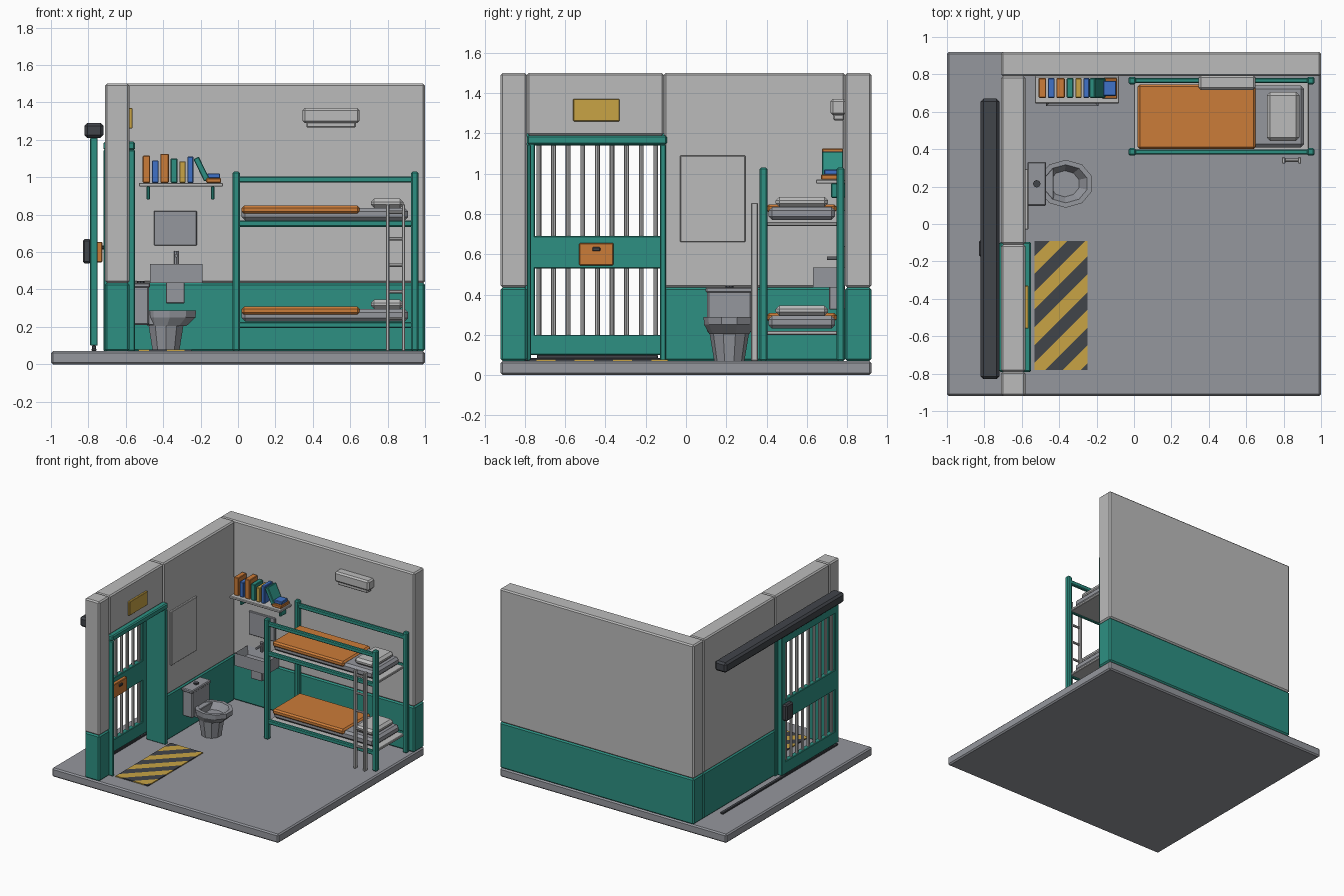
import bpy
import bmesh
from math import floor, radians, sin, cos, tau
from mathutils import Vector

starter = bpy.data.objects.get("Cube")
if starter:
    bpy.data.objects.remove(starter, do_unlink=True)


def make_material(name, red, green, blue):
    material = bpy.data.materials.new(name)
    material.use_nodes = True
    colour = (red, green, blue, 1)
    material.diffuse_color = colour
    shader = material.node_tree.nodes["Principled BSDF"]
    shader.inputs["Base Color"].default_value = colour
    shader.inputs["Roughness"].default_value = 0.8
    return material


LIGHT = make_material("light grey", 0.5, 0.5, 0.5)
GREY = make_material("mid grey", 0.3, 0.31, 0.34)
TEAL = make_material("teal", 0.026, 0.28, 0.225)
ORANGE = make_material("orange", 0.6, 0.2, 0.04)
YELLOW = make_material("yellow", 0.58, 0.37, 0.06)
DARK = make_material("charcoal", 0.053, 0.058, 0.068)
BLUE = make_material("blue", 0.05, 0.17, 0.58)


def finish(name, mesh_data, *materials):
    """Turn a bmesh into a named, coloured object."""
    bmesh.ops.recalc_face_normals(mesh_data, faces=mesh_data.faces)
    mesh = bpy.data.meshes.new(name)
    mesh_data.to_mesh(mesh)
    mesh_data.free()
    for material in materials:
        mesh.materials.append(material)
    part = bpy.data.objects.new(name, mesh)
    bpy.context.collection.objects.link(part)
    return part


def box(name, material, xs, ys, zs, bevel=0.004, tilt=0):
    """Box from three ranges, with an optional chamfer and lean about y."""
    ranges = (xs, ys, zs)
    size = [high - low for low, high in ranges]
    data = bmesh.new()
    bmesh.ops.create_cube(data, size=1)
    bmesh.ops.scale(data, vec=size, verts=data.verts)
    part = finish(name, data, material)
    part.location = [(low + high) / 2 for low, high in ranges]
    part.rotation_euler.y = tilt
    if bevel:
        chamfer = part.modifiers.new("chamfer", "BEVEL")
        chamfer.width = min(bevel, min(size) * 0.4)
        chamfer.segments = 1
    return part


def around(centre, width):
    return (centre - width / 2, centre + width / 2)


def rod(name, material, start, end, radius, sides=8):
    """Straight round bar between two points."""
    start, end = Vector(start), Vector(end)
    axis = end - start
    data = bmesh.new()
    bmesh.ops.create_cone(data, cap_ends=True, segments=sides, radius1=radius,
                          radius2=radius, depth=axis.length)
    part = finish(name, data, material)
    part.location = (start + end) / 2
    part.rotation_euler = axis.to_track_quat("Z", "Y").to_euler()
    return part


def loft(name, material, rings, sides=10):
    """Skin elliptical rings given as centre x, centre y, radii and height."""
    data = bmesh.new()
    loops = []
    for x, y, rx, ry, z in rings:
        angles = [tau * (i + 0.5) / sides for i in range(sides)]
        loops.append([data.verts.new((x + rx * cos(a), y + ry * sin(a), z)) for a in angles])
    for lower, upper in zip(loops, loops[1:]):
        for i in range(sides):
            j = (i + 1) % sides
            data.faces.new((lower[i], lower[j], upper[j], upper[i]))
    data.faces.new(loops[0])
    data.faces.new(loops[-1])
    return finish(name, data, material)


# Floor and two-tone walls
FLOOR = 0.07
box("floor", GREY, (-1, 1), (-0.92, 0.92), (0, FLOOR), 0.01)
WALL_X = (-0.71, -0.58)
for name, xs, ys in (("back_wall", (-0.71, 1), (0.79, 0.92)),
                     ("left_wall", WALL_X, (-0.11, 0.79)),
                     ("corner_pillar", WALL_X, (-0.92, -0.79))):
    box(name + "_base", TEAL, xs, ys, (FLOOR, 0.435), 0.01)
    box(name + "_top", LIGHT, xs, ys, (0.435, 1.5), 0.01)
box("door_lintel", LIGHT, WALL_X, (-0.79, -0.11), (1.19, 1.5), 0.01)

# Door frame lining the opening
FRAME_X = (-0.72, -0.55)
box("door_frame_header", TEAL, FRAME_X, (-0.79, -0.095), (1.145, 1.19), 0.008)
for side, ys in (("front", (-0.79, -0.77)), ("rear", (-0.13, -0.1))):
    box("door_frame_" + side, TEAL, FRAME_X, ys, (FLOOR, 1.145), 0.005)

# Sliding barred door on its outer rail
DOOR_X = (-0.79, -0.75)
DOOR_Y = (-0.8, -0.08)
for side, y in (("front", -0.775), ("rear", -0.105)):
    box("door_stile_" + side, TEAL, DOOR_X, around(y, 0.05), (0.1, 1.21))
for name, zs in (("bottom", (0.1, 0.2)), ("middle", (0.53, 0.69)), ("top", (1.14, 1.21))):
    box("door_rail_" + name, TEAL, DOOR_X, DOOR_Y, zs)
for i in range(9):
    y = -0.73 + i * 0.0725
    rod("door_bar", LIGHT, (-0.77, y, 0.15), (-0.77, y, 1.17), 0.012)
box("sliding_rail", DARK, (-0.82, -0.72), (-0.83, 0.67), (1.21, 1.29), 0.015)
box("floor_track", DARK, around(-0.77, 0.025), (-0.8, 0.65), (FLOOR, 0.085), 0.003)
box("door_guide", DARK, around(-0.77, 0.02), around(-0.44, 0.6), (FLOOR, 0.1), 0.003)
box("door_handle", DARK, (-0.83, -0.785), around(-0.13, 0.09), (0.54, 0.67), 0.01)
box("food_hatch", ORANGE, (-0.755, -0.725), around(-0.445, 0.17), (0.545, 0.655))
box("hatch_latch", DARK, (-0.73, -0.715), around(-0.445, 0.04), (0.615, 0.635))
box("door_sign", YELLOW, (-0.585, -0.565), (-0.56, -0.33), (1.26, 1.37), 0.003)
box("wall_panel", LIGHT, (-0.585, -0.565), (-0.03, 0.295), (0.66, 1.09), 0.004)

# Hazard mat, sliced along diagonals and coloured by band
BAND = 0.095
data = bmesh.new()
bmesh.ops.create_cube(data, size=1)
bmesh.ops.scale(data, vec=(0.285, 0.69, 0.008), verts=data.verts)
bmesh.ops.translate(data, vec=(-0.39, -0.435, FLOOR + 0.004), verts=data.verts)
SHIFT = -0.4
for i in range(-8, 12):
    bmesh.ops.bisect_plane(data, geom=data.verts[:] + data.edges[:] + data.faces[:],
                           plane_co=(0, SHIFT + i * BAND, 0), plane_no=(-1, 1, 0))
for face in data.faces:
    middle = face.calc_center_median()
    face.material_index = floor((middle.y - middle.x - SHIFT) / BAND) % 2
finish("hazard_mat", data, DARK, YELLOW)

# Toilet
TOILET_Y = 0.215
box("toilet_tank", GREY, (-0.565, -0.475), around(TOILET_Y, 0.22), (0.21, 0.42), 0.008)
box("toilet_tank_lid", GREY, (-0.57, -0.47), around(TOILET_Y, 0.235), (0.41, 0.435), 0.006)
rod("flush_button", DARK, (-0.52, TOILET_Y, 0.43), (-0.52, TOILET_Y, 0.445), 0.02)
loft("toilet_pedestal", GREY, ((-0.385, TOILET_Y, 0.075, 0.075, FLOOR),
                               (-0.385, TOILET_Y, 0.1, 0.1, 0.22)))
loft("toilet_bowl", GREY, ((-0.38, TOILET_Y, 0.11, 0.1, 0.205),
                           (-0.365, TOILET_Y, 0.145, 0.125, 0.25),
                           (-0.365, TOILET_Y, 0.148, 0.128, 0.288),
                           (-0.365, TOILET_Y, 0.12, 0.102, 0.288),
                           (-0.37, TOILET_Y, 0.08, 0.07, 0.235)))
box("toilet_neck", GREY, (-0.52, -0.43), around(TOILET_Y, 0.16), (0.21, 0.285))

# Wash basin built as a block with a sunken top
data = bmesh.new()
bmesh.ops.create_cube(data, size=1)
bmesh.ops.scale(data, vec=(0.28, 0.16, 0.1), verts=data.verts)
top = max(data.faces, key=lambda face: face.calc_center_median().z)
bmesh.ops.inset_region(data, faces=[top], thickness=0.025, depth=0)
bmesh.ops.translate(data, vec=(0, 0, -0.06), verts=top.verts)
basin = finish("basin", data, GREY)
basin.location = (-0.33, 0.71, 0.485)
box("basin_support", GREY, around(-0.335, 0.1), (0.71, 0.79), (0.325, 0.44))
rod("tap_stem", GREY, (-0.33, 0.77, 0.53), (-0.33, 0.77, 0.605), 0.012)
rod("tap_spout", GREY, (-0.33, 0.775, 0.58), (-0.33, 0.7, 0.58), 0.009)
box("mirror", GREY, (-0.45, -0.22), (0.775, 0.795), (0.635, 0.82))

# Shelf with books
SHELF = 0.97
box("shelf", LIGHT, (-0.53, -0.08), (0.645, 0.79), (0.95, SHELF))
for x in (-0.48, -0.135):
    box("shelf_bracket", TEAL, around(x, 0.018), (0.72, 0.79), (0.88, 0.952))
BOOKS = ((ORANGE, 0.04, 0.145), (BLUE, 0.035, 0.12), (ORANGE, 0.045, 0.155),
         (TEAL, 0.036, 0.13), (YELLOW, 0.034, 0.115), (BLUE, 0.032, 0.14))
x = -0.51
for material, width, height in BOOKS:
    box("standing_book", material, (x, x + width), (0.675, 0.78), (SHELF, SHELF + height))
    x += width + 0.01
box("leaning_book", TEAL, around(-0.195, 0.032), (0.675, 0.78), (0.977, 1.11), tilt=radians(-26))
box("lying_book_lower", ORANGE, (-0.17, -0.09), (0.67, 0.78), (SHELF, 0.995))
box("lying_book_upper", BLUE, (-0.165, -0.095), (0.685, 0.765), (0.995, 1.02))

# Bunk bed frame
BED_Y = (0.385, 0.767)
for y in BED_Y:
    for x in (-0.01, 0.945):
        box("bed_post", TEAL, around(x, 0.04), around(y, 0.04), (FLOOR, 1.03), 0.008)
    for z in (0.21, 0.752, 0.988):
        box("bed_side_rail", TEAL, (-0.01, 0.945), around(y, 0.028), around(z, 0.034), 0.006)

# Bedding repeated on both bunks
for level, z in (("lower", 0.21), ("upper", 0.75)):
    box(level + "_bed_base", LIGHT, (0, 0.935), (0.39, 0.765), around(z, 0.02))
    box(level + "_mattress", GREY, (0.02, 0.91), (0.41, 0.74), (z + 0.02, z + 0.085), 0.018)
    box(level + "_blanket", ORANGE, (0.02, 0.65), (0.4, 0.747), (z + 0.055, z + 0.098), 0.012)
    box(level + "_pillow", LIGHT, (0.71, 0.885), (0.445, 0.705), (z + 0.085, z + 0.135), 0.018)

# Ladder
for x in (0.8, 0.885):
    box("ladder_rail", LIGHT, around(x, 0.018), around(0.34, 0.034), (FLOOR, 0.855))
for i in range(5):
    z = 0.245 + i * 0.142
    rod("ladder_rung", LIGHT, (0.8, 0.34, z), (0.885, 0.34, z), 0.009)

# Wall lamp
box("lamp_housing", LIGHT, (0.345, 0.65), (0.717, 0.795), (1.29, 1.37), 0.012)
box("lamp_diffuser", LIGHT, (0.365, 0.63), (0.73, 0.785), (1.265, 1.295), 0.006)
